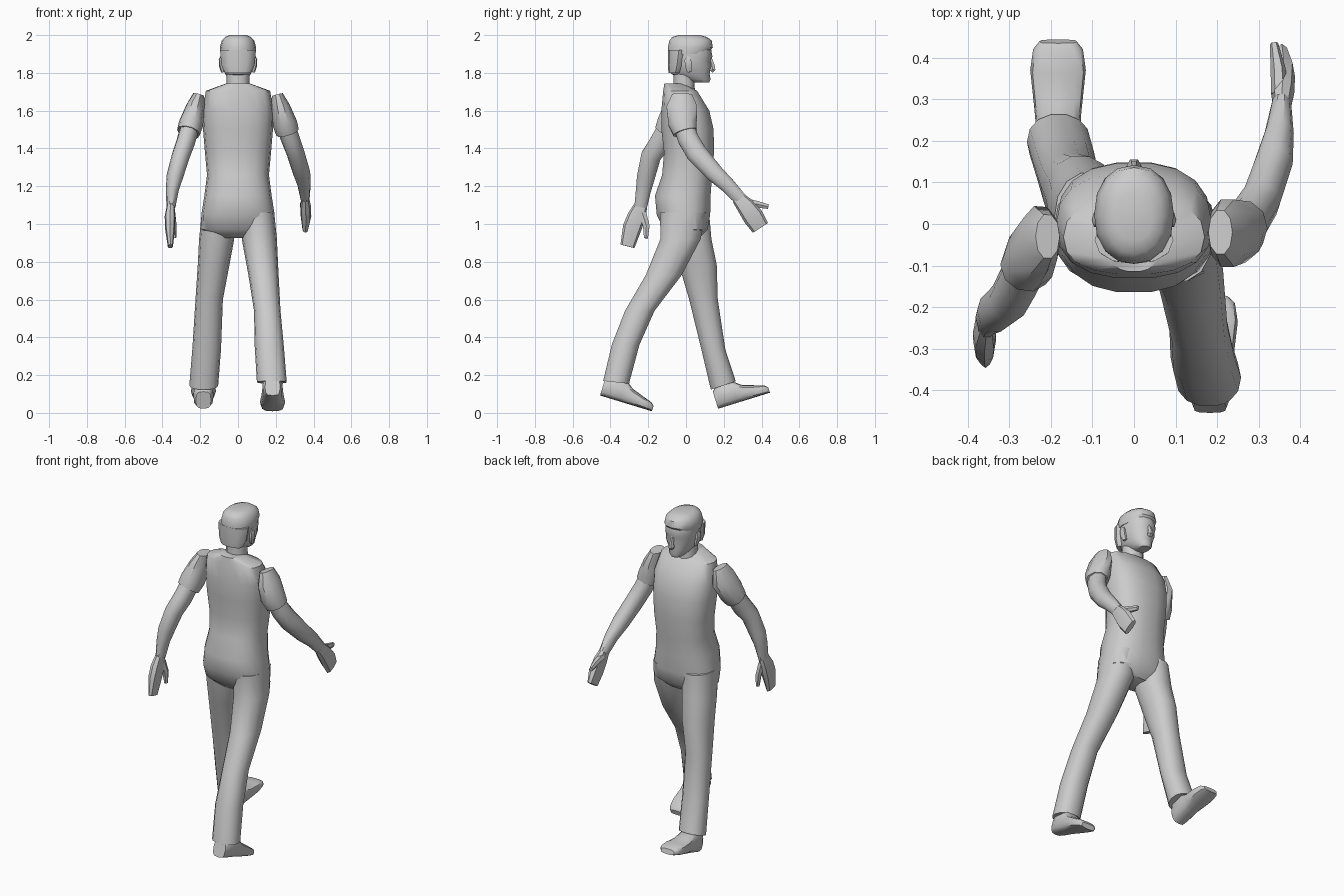
import bpy, bmesh, math
from mathutils import Vector

X = Vector((1, 0, 0))


def ring(c, u, v, n, p):
    """Superellipse ring: centre c, half-axes u and v, roundness exponent p."""
    pts = []
    for i in range(n):
        a = 2 * math.pi * i / n
        s, t = math.cos(a), math.sin(a)
        pts.append(c + u * math.copysign(abs(s) ** (2 / p), s)
                   + v * math.copysign(abs(t) ** (2 / p), t))
    return pts


def loft(name, rings, angle=42):
    """Skin a list of equal-sized rings into a closed, smooth-shaded object."""
    bm = bmesh.new()
    vs = [[bm.verts.new(p) for p in r] for r in rings]
    n = len(vs[0])
    for a, b in zip(vs, vs[1:]):
        for i in range(n):
            j = (i + 1) % n
            bm.faces.new((a[i], a[j], b[j], b[i]))
    bm.faces.new(vs[0])
    bm.faces.new(vs[-1])
    bmesh.ops.recalc_face_normals(bm, faces=bm.faces)
    me = bpy.data.meshes.new(name)
    bm.to_mesh(me)
    bm.free()
    me.shade_smooth()
    me.set_sharp_from_angle(angle=math.radians(angle))
    ob = bpy.data.objects.new(name, me)
    bpy.context.collection.objects.link(ob)
    return ob


def stack(name, rows, n=14, p=2.2):
    """Level sections: (z, x0, x1, y0, y1[, rise from back to front])."""
    rings = []
    for z, x0, x1, y0, y1, *dz in rows:
        c = Vector(((x0 + x1) / 2, (y0 + y1) / 2, z))
        rings.append(ring(c, X * (x1 - x0) / 2,
                          Vector((0, (y1 - y0) / 2, dz[0] / 2 if dz else 0)), n, p))
    return loft(name, rings)


def sym(rows):
    return [(z, -h, h, a, b) for z, h, a, b in rows]


def tube(name, rows, n=10, p=2.1):
    """Sections square to a path: (x, y, z, half width in x, half depth)."""
    pts = [Vector(r[:3]) for r in rows]
    rings = []
    for i, r in enumerate(rows):
        t = (pts[min(i + 1, len(pts) - 1)] - pts[max(i - 1, 0)]).normalized()
        u = (X - t * X.dot(t)).normalized()
        rings.append(ring(pts[i], u * r[3], t.cross(u) * r[4], n, p))
    return loft(name, rings)


# Torso
stack("torso", sym([
    (1.745, .06, -.115, -.01), (1.705, .17, -.122, .06), (1.60, .188, -.132, .125),
    (1.50, .185, -.132, .148), (1.38, .175, -.118, .15), (1.26, .164, -.128, .14),
    (1.15, .178, -.166, .132), (1.05, .194, -.157, .13), (.97, .196, -.12, .115),
    (.925, .12, -.07, .07)]), 18, 2.4)

# Trouser legs: one behind (+x), one ahead (-x)
stack("rear_leg", [
    (1.06, .02, .192, -.14, .11), (.92, .02, .206, -.138, .08),
    (.73, .055, .215, -.215, -.02), (.54, .085, .225, -.325, -.165),
    (.36, .088, .242, -.395, -.245), (.162, .1, .258, -.44, -.3, -.015)])
stack("front_leg", [
    (1.06, -.192, -.02, -.10, .125), (.92, -.206, -.02, -.075, .137),
    (.785, -.213, -.045, -.04, .165), (.6, -.225, -.08, .015, .17),
    (.335, -.242, -.09, .08, .21), (.145, -.258, -.105, .13, .265, .045)])


# Shoes, lofted from heel to toe along a tilted sole
def shoe(name, x, heel, tilt):
    d = Vector((0, math.cos(tilt), math.sin(tilt)))
    up = Vector((0, -math.sin(tilt), math.cos(tilt)))
    rings = []
    for s, w, h in [(0, .04, .095), (.03, .053, .125), (.11, .055, .12),
                    (.155, .06, .085), (.22, .067, .062), (.27, .06, .045), (.287, .045, .03)]:
        rings.append(ring(Vector((x, *heel)) + d * s + up * h / 2, X * w, up * h / 2, 12, 3.2))
    loft(name, rings)


shoe("rear_shoe", .183, (-.455, .092), -.295)
shoe("front_shoe", -.183, (.17, .022), .3)

# Short sleeves
for name, s, ys in (("right_sleeve", 1, (-.02, -.022, -.018, -.005)),
                    ("left_sleeve", -1, (-.03, -.035, -.08, -.105))):
    dims = [(.208, 1.685, .03, .055), (.225, 1.62, .05, .085),
            (.249, 1.53, .065, .078), (.262, 1.485, .062, .066)]
    tube(name, [(s * x, y, z, a, b) for (x, z, a, b), y in zip(dims, ys)])

# Bare arms
tube("right_arm", [
    (.25, -.015, 1.53, .05, .056), (.277, .012, 1.45, .05, .058), (.305, .056, 1.375, .048, .058),
    (.337, .15, 1.27, .046, .05), (.35, .22, 1.205, .035, .042), (.355, .288, 1.132, .024, .036)])
tube("left_arm", [
    (-.25, -.085, 1.53, .05, .056), (-.278, -.138, 1.43, .05, .058), (-.303, -.185, 1.36, .048, .055),
    (-.335, -.212, 1.25, .044, .05), (-.348, -.225, 1.18, .034, .042), (-.355, -.24, 1.09, .024, .035)])

# Hands with thumbs
tube("right_hand", [(.356, .275, 1.14, .02, .036), (.358, .315, 1.095, .028, .048),
                    (.36, .355, 1.04, .028, .055), (.356, .394, .98, .016, .048)], 8, 2.6)
tube("right_thumb", [(.35, .315, 1.115, .02, .025), (.347, .375, 1.105, .018, .02),
                     (.337, .435, 1.092, .01, .014)], 6)
tube("left_hand", [(-.356, -.238, 1.10, .02, .035), (-.36, -.262, 1.04, .028, .048),
                   (-.36, -.285, .98, .027, .05), (-.358, -.31, .882, .014, .038)], 8, 2.6)
tube("left_thumb", [(-.35, -.232, 1.06, .018, .024), (-.342, -.21, .99, .017, .02),
                    (-.337, -.212, .925, .01, .012)], 6)

# Neck, head, hair
stack("neck", sym([(1.66, .062, -.075, .05), (1.74, .06, -.066, .045), (1.81, .06, -.065, .04)]), 12)
stack("head", sym([
    (1.748, .032, .035, .122), (1.765, .05, -.01, .13), (1.795, .068, -.08, .125),
    (1.84, .083, -.09, .136), (1.868, .087, -.092, .132), (1.885, .088, -.092, .14),
    (1.93, .089, -.09, .132), (1.96, .08, -.08, .12)]), 16)
stack("hair", sym([(1.90, .092, -.096, .115), (1.935, .096, -.096, .142), (1.972, .086, -.088, .136),
                   (1.99, .068, -.072, .11), (2.0, .045, -.04, .075)]), 16)
stack("hair_back", sym([(1.80, .07, -.093, -.02), (1.84, .088, -.096, .0),
                        (1.92, .095, -.096, .02)]), 12)

# Nose and ears
tube("nose", [(0, .125, 1.88, .008, .012), (0, .138, 1.84, .012, .016),
              (0, .14, 1.818, .018, .018), (0, .132, 1.808, .012, .012)], 6)
for name, s in (("right_ear", 1), ("left_ear", -1)):
    tube(name, [(s * .08, .018, 1.805, .01, .012), (s * .087, .012, 1.835, .013, .02),
                (s * .091, .01, 1.87, .011, .02), (s * .088, .012, 1.885, .006, .01)], 6)
